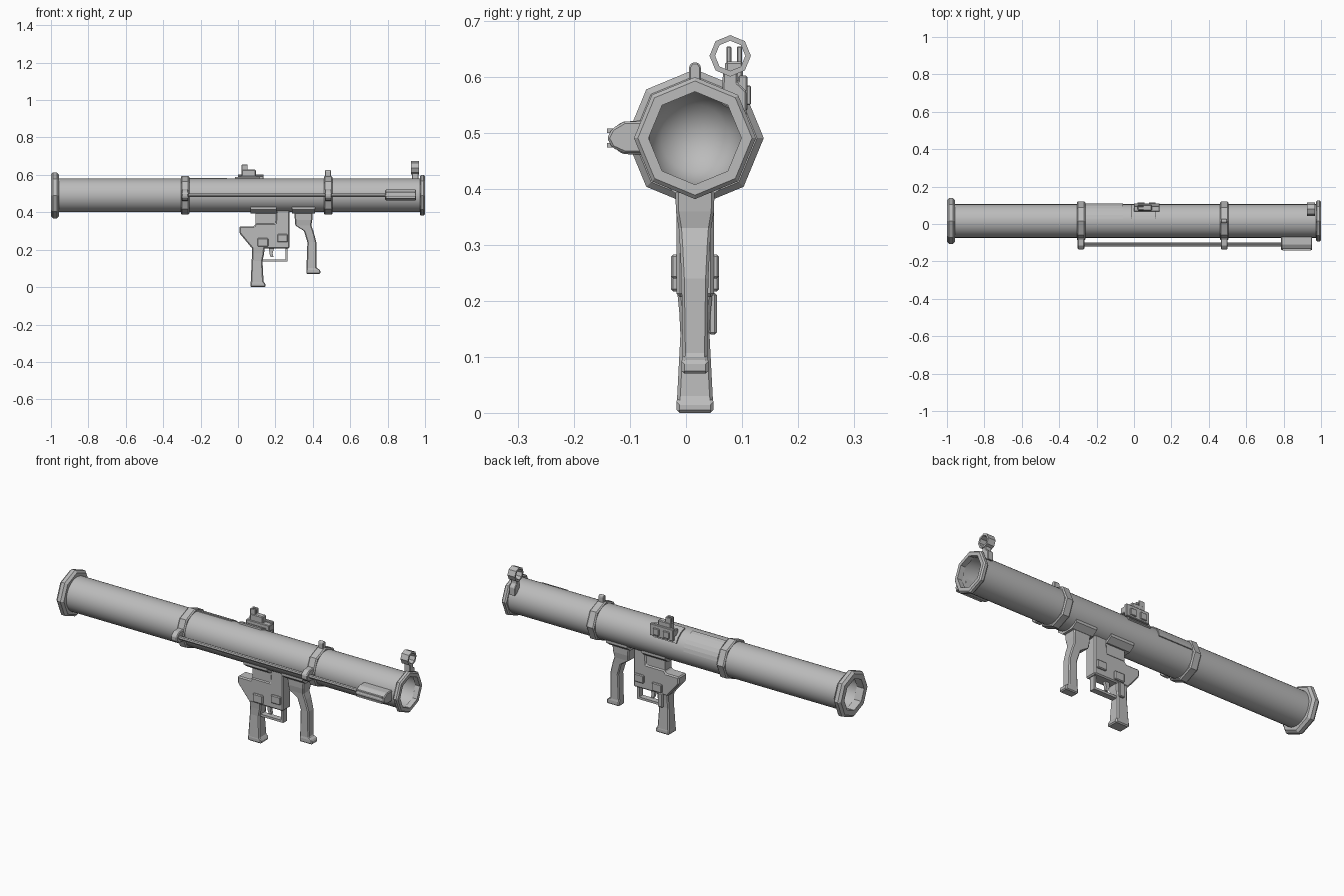
import bpy, bmesh, math
from mathutils import Vector

cube = bpy.data.objects.get("Cube")
if cube:
    bpy.data.objects.remove(cube, do_unlink=True)

grey = bpy.data.materials.new("plain_grey")
grey.use_nodes = True
grey.diffuse_color = (0.5, 0.5, 0.5, 1)
grey.node_tree.nodes["Principled BSDF"].inputs["Base Color"].default_value = (0.5, 0.5, 0.5, 1)

CY, CZ = 0.016, 0.491  # tube axis


def finish(name, bm, bevel=0, smooth=False):
    bmesh.ops.remove_doubles(bm, verts=bm.verts, dist=1e-5)
    bmesh.ops.recalc_face_normals(bm, faces=bm.faces)
    mesh = bpy.data.meshes.new(name)
    bm.to_mesh(mesh)
    bm.free()
    mesh.materials.append(grey)
    obj = bpy.data.objects.new(name, mesh)
    bpy.context.collection.objects.link(obj)
    if bevel:
        mod = obj.modifiers.new("edge_bevel", 'BEVEL')
        mod.width, mod.segments, mod.limit_method = bevel, 1, 'ANGLE'
    if smooth:
        bpy.ops.object.select_all(action='DESELECT')
        obj.select_set(True)
        bpy.context.view_layer.objects.active = obj
        bpy.ops.object.shade_smooth_by_angle(angle=math.radians(35))
    return obj


def bridge(bm, rings):
    for a, b in zip(rings, rings[1:]):
        for i in range(len(a)):
            j = (i + 1) % len(a)
            bm.faces.new((a[i], a[j], b[j], b[i]))


def lathe(name, profile, sides, closed=True, cy=CY, cz=CZ, smooth=False):
    """Turn (x, radius) points about an axis parallel to x."""
    bm = bmesh.new()
    angles = [math.tau * i / sides for i in range(sides)]
    rings = [[bm.verts.new((x, cy + r * math.cos(a), cz + r * math.sin(a))) for a in angles]
             for x, r in profile]
    bridge(bm, rings + rings[:1] if closed else rings)
    return finish(name, bm, smooth=smooth)


def prism(name, points, axis, a, b, bevel=0):
    """Extrude a 2D outline along x (points are y, z) or y (points are x, z)."""
    bm = bmesh.new()
    place = (lambda p, d: (d, *p)) if axis == 'x' else (lambda p, d: (p[0], d, p[1]))
    rings = [[bm.verts.new(place(p, d)) for p in points] for d in (a, b)]
    bridge(bm, rings)
    for ring in rings:
        bm.faces.new(ring)
    return finish(name, bm, bevel)


def box(name, x0, x1, y0, y1, z0, z1, bevel=0):
    return prism(name, [(x0, z0), (x1, z0), (x1, z1), (x0, z1)], 'y', y0, y1, bevel)


def handle(name, sections, bevel):
    """Loft rectangles (z, x0, x1, half width) upwards."""
    bm = bmesh.new()
    rings = [[bm.verts.new(p) for p in ((x0, CY - w, z), (x1, CY - w, z),
                                       (x1, CY + w, z), (x0, CY + w, z))]
             for z, x0, x1, w in sections]
    bridge(bm, rings)
    bm.faces.new(rings[0])
    bm.faces.new(rings[-1])
    return finish(name, bm, bevel)


def shell(name, x0, x1, start, end, r0, r1):
    """Curved plate lying on the tube between two angles."""
    steps = [math.radians(start + (end - start) * i / 6) for i in range(7)]
    arc = [(r, a) for r, seq in ((r1, steps), (r0, steps[::-1])) for a in seq]
    prism(name, [(CY + r * math.cos(a), CZ + r * math.sin(a)) for r, a in arc], 'x', x0, x1)


# Main tube with a dished bore at each end
dish = [(0.72, 0), (0.725, 0.03), (0.745, 0.06), (0.78, 0.083), (0.985, 0.083), (0.985, 0.09)]
lathe("main_tube", [(-x, r) for x, r in dish] + dish[::-1], 32, closed=False, smooth=True)


# Octagonal end flanges and clamp bands
def flange(name, x0, x1, r, chamfer, hole):
    lathe(name, [(x0, hole), (x0, r - chamfer), (x0 + chamfer, r),
                 (x1 - chamfer, r), (x1, r - chamfer), (x1, hole)], 8)


flange("rear_flange", -1.0, -0.957, 0.123, 0.012, 0.083)
flange("front_flange", 0.972, 1.0, 0.109, 0.007, 0.083)
for name, x in (("rear", -0.283), ("front", 0.482)):
    flange(name + "_clamp", x - 0.023, x + 0.023, 0.104, 0.006, 0.085)
    prism(name + "_clamp_lug", [(-0.075, 0.523), (-0.115, 0.52), (-0.135, 0.503), (-0.135, 0.48),
                                (-0.115, 0.463), (-0.075, 0.46)], 'x', x - 0.018, x + 0.018, 0.004)
prism("clamp_knob", [(0.005, 0.58), (0.027, 0.58), (0.027, 0.618), (0.022, 0.626),
                     (0.01, 0.626), (0.005, 0.618)], 'x', 0.466, 0.497, 0.003)

# Side rod with folded foot
lathe("side_rod", [(-0.3, 0), (-0.3, 0.01), (0.82, 0.01), (0.82, 0)], 8, False, -0.11, CZ)
prism("rod_foot", [(-0.065, 0.521), (-0.11, 0.521), (-0.132, 0.508), (-0.141, 0.491),
                   (-0.132, 0.474), (-0.11, 0.464), (-0.065, 0.464)], 'x', 0.787, 0.953, 0.004)
for z in (0.478, 0.504):
    box("foot_rib", 0.795, 0.945, -0.141, -0.12, z - 0.004, z + 0.004)

# Plates on the tube
shell("tube_panel", -0.26, -0.06, 8, 82, 0.087, 0.0945)
shell("sight_saddle", -0.015, 0.118, 25, 82, 0.085, 0.098)

# Rear sight
box("sight_plate", 0.0, 0.137, 0.093, 0.11, 0.54, 0.603, 0.003)
box("sight_base", 0.0, 0.137, 0.066, 0.1, 0.56, 0.594, 0.003)
box("sight_step", 0.02, 0.095, 0.07, 0.102, 0.59, 0.628, 0.004)
for y in (0.072, 0.091):
    box("sight_prong", 0.02, 0.052, y, y + 0.009, 0.62, 0.655, 0.002)
for x in (0.02, 0.08):
    box("sight_rib", x, x + 0.035, 0.108, 0.116, 0.55, 0.585, 0.002)

# Front sight ring on a stem
lathe("front_sight_ring", [(0.925, 0.027), (0.925, 0.037), (0.968, 0.037), (0.968, 0.027)],
      8, cy=0.079, cz=0.638)
prism("front_sight_stem", [(0.064, 0.55), (0.108, 0.53), (0.108, 0.575), (0.092, 0.59),
                           (0.092, 0.61), (0.066, 0.61)], 'x', 0.93, 0.965, 0.003)

# Saddles under the tube
for name, x0, x1 in (("grip", 0.067, 0.205), ("handle", 0.29, 0.412)):
    prism(name + "_saddle", [(CY - 0.065, 0.43), (CY - 0.065, 0.415), (CY - 0.036, 0.393),
                             (CY + 0.036, 0.393), (CY + 0.065, 0.415), (CY + 0.065, 0.43)],
          'x', x0, x1)

# Trigger housing and its neck
prism("trigger_housing", [(0.008, 0.325), (0.085, 0.325), (0.095, 0.34), (0.2, 0.34), (0.205, 0.415),
                          (0.275, 0.415), (0.275, 0.207), (0.075, 0.207), (0.008, 0.288)],
      'y', CY - 0.033, CY + 0.034, 0.006)
box("housing_neck", 0.093, 0.21, CY - 0.028, CY + 0.028, 0.33, 0.4)
for x0, x1, z0, z1 in ((0.104, 0.162, 0.217, 0.262), (0.21, 0.266, 0.24, 0.283)):
    box("housing_pad", x0, x1, CY - 0.043, CY + 0.043, z0, z1, 0.004)

# Pistol grip
handle("pistol_grip", [(0, 0.067, 0.147), (0.02, 0.067, 0.147), (0.025, 0.068, 0.137),
                       (0.14, 0.073, 0.131), (0.18, 0.075, 0.14), (0.22, 0.075, 0.142)] and
       [(0, 0.067, 0.147, 0.033), (0.02, 0.067, 0.147, 0.033), (0.025, 0.068, 0.137, 0.032),
        (0.14, 0.073, 0.131, 0.026), (0.18, 0.075, 0.14, 0.028), (0.22, 0.075, 0.142, 0.032)], 0.006)
box("grip_lever", 0.1, 0.13, 0.04, 0.055, 0.14, 0.215, 0.004)

# Trigger and guard
box("guard_bottom", 0.13, 0.265, CY - 0.015, CY + 0.015, 0.137, 0.149)
box("guard_front", 0.253, 0.265, CY - 0.015, CY + 0.015, 0.14, 0.21)
prism("trigger", [(0.165, 0.215), (0.195, 0.215), (0.185, 0.18), (0.19, 0.16), (0.175, 0.16),
                  (0.168, 0.18)], 'y', CY - 0.008, CY + 0.008)

# Forward handle
handle("forward_handle", [(0.07, 0.365, 0.44, 0.024), (0.092, 0.365, 0.44, 0.024),
                          (0.102, 0.366, 0.42, 0.022), (0.24, 0.371, 0.419, 0.024),
                          (0.3, 0.353, 0.403, 0.027), (0.33, 0.306, 0.392, 0.029),
                          (0.36, 0.304, 0.397, 0.034), (0.4, 0.3, 0.4, 0.035)], 0.005)
